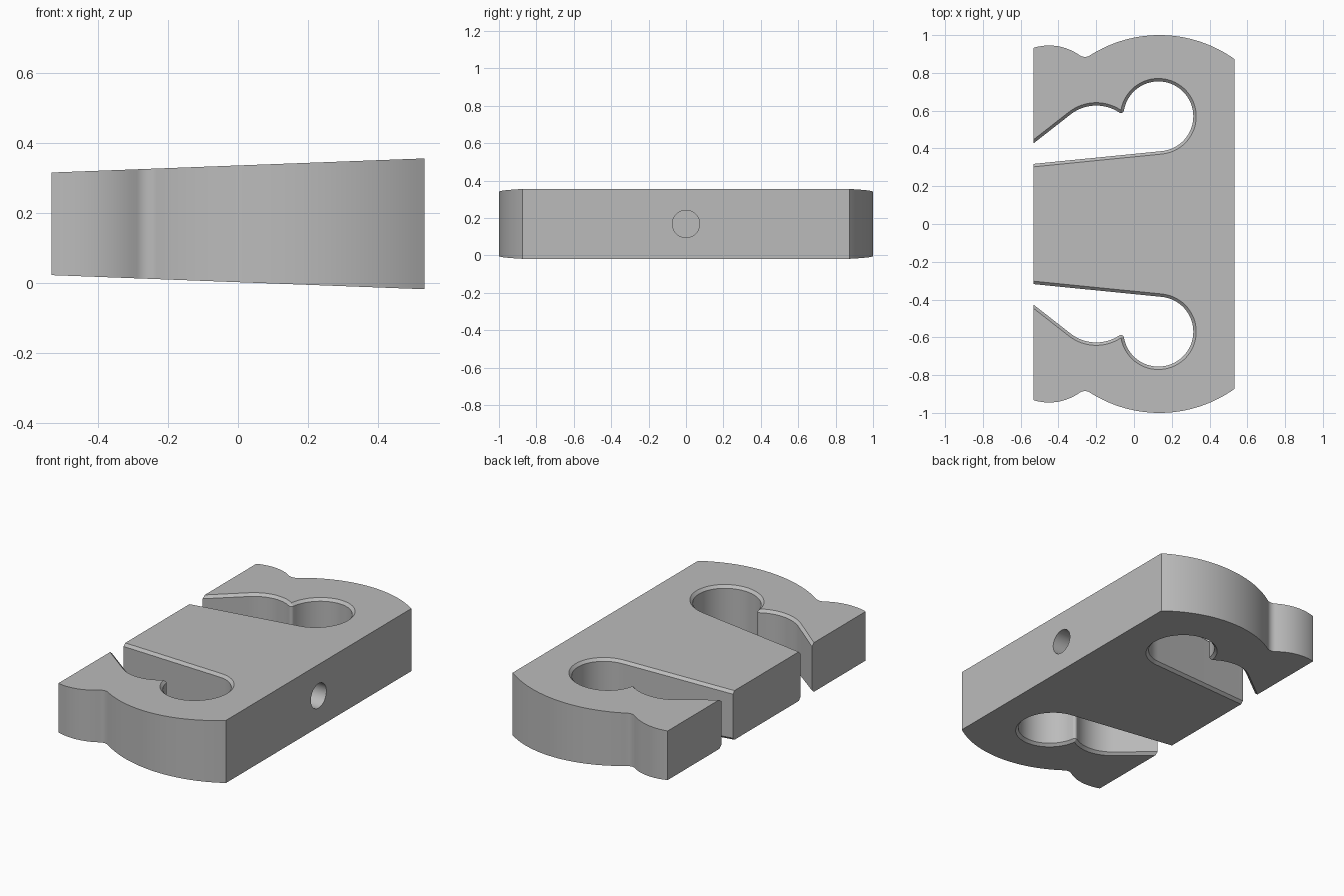
import bpy, bmesh, math
from math import cos, sin, tan, atan2, radians, pi, hypot

if "Cube" in bpy.data.objects:
    bpy.data.objects.remove(bpy.data.objects["Cube"])

HALF = 0.532      # half width along x
CH = 0.0155       # chamfer on the slot edges
MID = 0.168       # middle height


def half_thick(x):
    """Wedge: the body thickens toward +x."""
    return 0.1465 + 0.0201 * (x + HALF) / HALF


def arc(c, r, a0, a1, n):
    return [(c[0] + r * cos(a0 + (a1 - a0) * i / n),
             c[1] + r * sin(a0 + (a1 - a0) * i / n)) for i in range(n + 1)]


def blend(c1, r1, c2, r2, r):
    """Centre of a circle of radius r touching two circles (upper solution)."""
    dx, dy = c2[0] - c1[0], c2[1] - c1[1]
    d = hypot(dx, dy)
    a = ((r1 + r) ** 2 - (r2 + r) ** 2 + d * d) / (2 * d)
    h = math.sqrt((r1 + r) ** 2 - a * a)
    return (c1[0] + (a * dx - h * dy) / d, c1[1] + (a * dy + h * dx) / d)


def angle(p, q):
    return atan2(q[1] - p[1], q[0] - p[0])


def outer():
    """Outer edge of the +y half, from the right corner to the left corner."""
    big, rb, hump, rh, r = (0.135, 0.316), 0.684, (-0.45, 0.665), 0.28, 0.05
    v = blend(hump, rh, big, rb, r)
    pts = arc(big, rb, math.acos((HALF - big[0]) / rb), angle(big, v), 32)
    pts += arc(v, r, angle(v, big), angle(v, hump) - 2 * pi if angle(v, hump) > 0
               else angle(v, hump), 10)[1:]
    pts += arc(hump, rh, angle(hump, v), math.acos((-HALF - hump[0]) / rh), 12)[1:]
    return pts


def slot(c):
    """Slot edge of the +y half, widened by c, from the arm to the tongue."""
    lobe, rl, eye, re, r = (-0.2, 0.407), 0.22, (0.129, 0.57), 0.185, 0.016
    t = blend(lobe, rl, eye, re, r)
    pts = arc(lobe, rl + c, radians(128), angle(lobe, t), 16)
    pts += arc(t, r - c, angle(t, lobe) + 2 * pi, angle(t, eye) + 2 * pi, 8)[1:]
    pts += arc(eye, re + c, angle(eye, t), radians(-84.3), 48)[1:]
    (ax, ay), (bx, by) = pts[0], pts[-1]
    return ([(-HALF, ay - (ax + HALF) * tan(radians(38)))] + pts
            + [(-HALF, by - (bx + HALF) * tan(radians(5.7)))])


def outline(c):
    half = outer() + slot(c)
    return half + [(x, -y) for x, y in reversed(half)]


# Body: four matching rings give the straight walls and both chamfers
wide, narrow = outline(CH), outline(0.0)
bm = bmesh.new()
rings = []
for pts, side, inset in ((wide, -1, 0), (narrow, -1, CH), (narrow, 1, CH), (wide, 1, 0)):
    rings.append([bm.verts.new((x, y, MID + side * (half_thick(x) - inset)))
                  for x, y in pts])
n = len(wide)
for lo, hi in zip(rings, rings[1:]):
    for i in range(n):
        j = (i + 1) % n
        bm.faces.new((lo[i], lo[j], hi[j], hi[i]))
bm.faces.new(rings[0][::-1])
bm.faces.new(rings[3])
bmesh.ops.recalc_face_normals(bm, faces=bm.faces)
mesh = bpy.data.meshes.new("clip_body")
bm.to_mesh(mesh)
bm.free()
body = bpy.data.objects.new("clip_body", mesh)
bpy.context.collection.objects.link(body)

grey = bpy.data.materials.new("plain_grey")
grey.diffuse_color = (0.5, 0.5, 0.5, 1)
grey.use_nodes = True
grey.node_tree.nodes["Principled BSDF"].inputs["Base Color"].default_value = grey.diffuse_color
mesh.materials.append(grey)

# Round blind hole in the thick end
bpy.ops.mesh.primitive_cylinder_add(vertices=48, radius=0.073, depth=0.9,
                                    location=(HALF, 0, MID), rotation=(0, pi / 2, 0))
cutter = bpy.context.object
cutter.name = "hole_cutter"
cutter.hide_render = True
cutter.data.materials.append(grey)
mod = body.modifiers.new("hole", 'BOOLEAN')
mod.operation = 'DIFFERENCE'
mod.solver = 'EXACT'
mod.object = cutter
bpy.ops.object.select_all(action='DESELECT')
body.select_set(True)
bpy.context.view_layer.objects.active = body
bpy.ops.object.modifier_apply(modifier="hole")
bpy.data.objects.remove(cutter)
bpy.ops.object.shade_smooth_by_angle(angle=radians(30))
